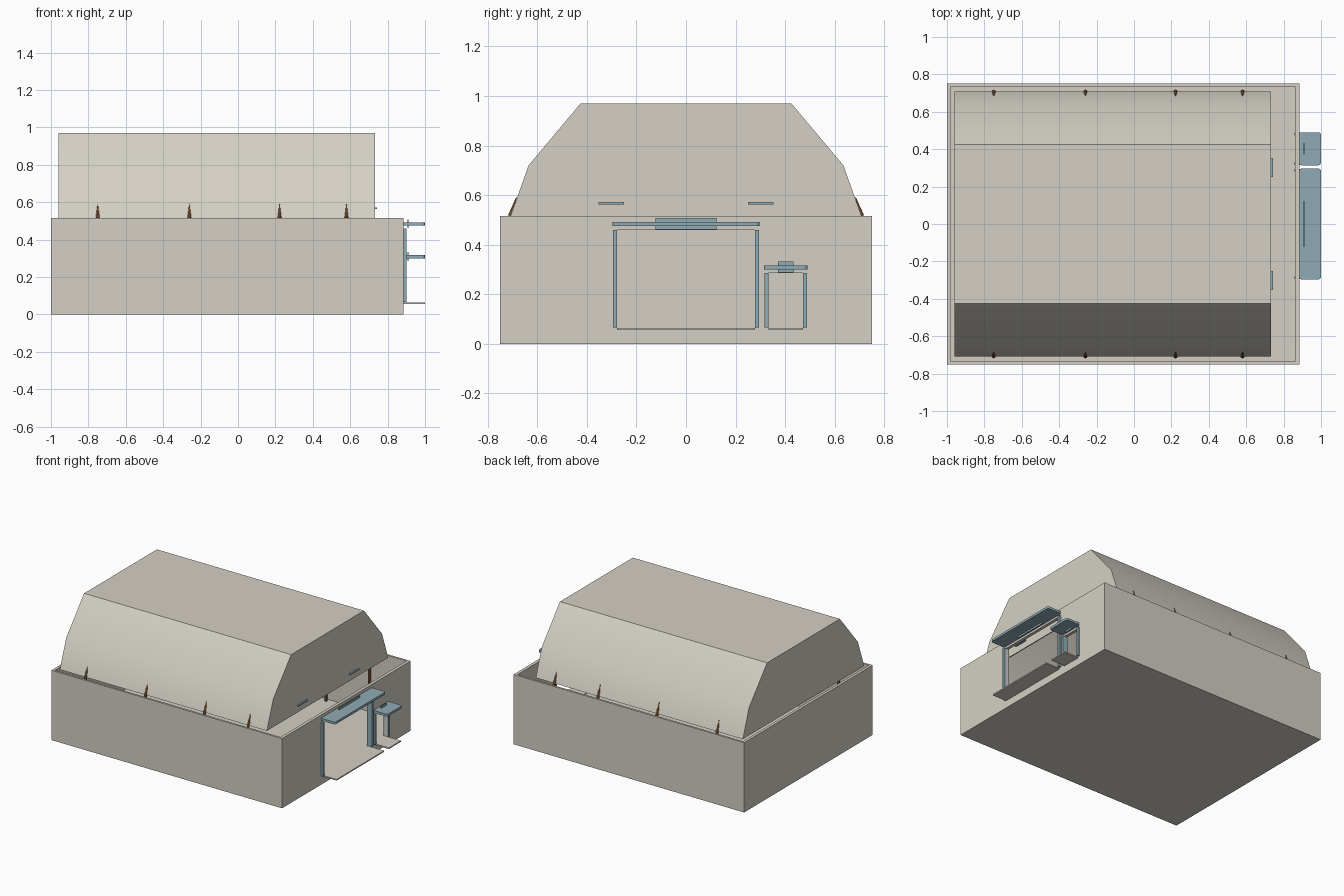
import bpy, bmesh
from mathutils import Vector

cube = bpy.data.objects.get("Cube")
if cube:
    bpy.data.objects.remove(cube, do_unlink=True)


def material(name, rgb):
    m = bpy.data.materials.new(name)
    m.use_nodes = True
    m.diffuse_color = (*rgb, 1)
    m.node_tree.nodes["Principled BSDF"].inputs["Base Color"].default_value = (*rgb, 1)
    return m


plaster = material("warm plaster", (0.66, 0.63, 0.555))
blue = material("dusty blue", (0.28, 0.41, 0.46))
brown = material("wood brown", (0.36, 0.17, 0.06))


def finish(name, bm, mat):
    bmesh.ops.recalc_face_normals(bm, faces=bm.faces)
    mesh = bpy.data.meshes.new(name)
    bm.to_mesh(mesh)
    bm.free()
    ob = bpy.data.objects.new(name, mesh)
    bpy.context.collection.objects.link(ob)
    mesh.materials.append(mat)
    return ob


def box(name, x, y, z, mat, corner=0):
    """Box from ranges, optionally with rounded vertical edges."""
    bm = bmesh.new()
    bmesh.ops.create_cube(bm, size=1)
    for v in bm.verts:
        v.co = [r[0] if c < 0 else r[1] for c, r in zip(v.co, (x, y, z))]
    if corner:
        upright = [e for e in bm.edges
                   if abs(e.verts[0].co.z - e.verts[1].co.z) > 1e-4]
        bmesh.ops.bevel(bm, geom=upright, offset=corner, segments=3,
                        profile=0.5, affect='EDGES')
    return finish(name, bm, mat)


def activate(ob):
    bpy.ops.object.select_all(action='DESELECT')
    ob.select_set(True)
    bpy.context.view_layer.objects.active = ob


def cut(ob, cutter):
    cutter.hide_render = True
    mod = ob.modifiers.new("cut", 'BOOLEAN')
    mod.object = cutter
    mod.solver = 'EXACT'
    activate(ob)
    bpy.ops.object.modifier_apply(modifier=mod.name)
    bpy.data.objects.remove(cutter, do_unlink=True)


def rod(name, start, end, r1, r2, mat):
    """Round bar or spike between two points."""
    a, b = Vector(start), Vector(end)
    bm = bmesh.new()
    bmesh.ops.create_cone(bm, cap_ends=True, segments=10, radius1=r1,
                          radius2=r2, depth=(b - a).length)
    turn = (b - a).to_track_quat('Z', 'Y')
    for v in bm.verts:
        v.co = turn @ v.co + (a + b) / 2
    return finish(name, bm, mat)


# Open-topped base with thin walls
FLOOR, TOP, WALL = 0.06, 0.515, 0.885
base = box("base_walls", (-1, WALL), (-0.75, 0.75), (0, TOP), plaster)
cut(base, box("courtyard_cutter", (-0.98, 0.862), (-0.735, 0.735), (FLOOR, 1), plaster))

# Doorways: opening, jambs, canopy, upright crest and doorstep
doors = {"large": (-0.278, 0.278, 0.46), "small": (0.332, 0.472, 0.285)}
for name, (y0, y1, head) in doors.items():
    cut(base, box(name + "_opening_cutter", (0.8, 0.95), (y0, y1), (FLOOR, head), plaster))
    for side, y in (("right", (y0 - 0.016, y0)), ("left", (y1, y1 + 0.016))):
        box(f"{name}_jamb_{side}", (0.858, 0.9), y, (0.066, head), blue)
    box(name + "_canopy", (0.882, 1), (y0 - 0.018, y1 + 0.018),
        (head + 0.015, head + 0.032), blue, corner=0.014)
    mid, half = (y0 + y1) / 2, (y1 - y0) * 0.22
    box(name + "_crest", (0.905, 0.911), (mid - half, mid + half),
        (head + 0.002, head + 0.048), blue)
    box(name + "_doorstep", (0.87, 1), (y0, y1), (0.055, 0.064), plaster)

# Faceted vault shell, open underneath
half_profile = [(0.708, TOP), (0.635, 0.72), (0.425, 0.97)]
profile = [(-y, z) for y, z in half_profile] + half_profile[::-1]
bm = bmesh.new()
ends = [[bm.verts.new((x, y, z)) for y, z in profile] for x in (-0.96, 0.732)]
for i in range(len(profile) - 1):
    bm.faces.new((ends[0][i], ends[0][i + 1], ends[1][i + 1], ends[1][i]))
for ring in ends:
    bm.faces.new(ring)
bmesh.ops.recalc_face_normals(bm, faces=bm.faces)
vault = finish("vault_roof", bm, plaster)
shell = vault.modifiers.new("shell", 'SOLIDIFY')
shell.thickness = 0.008
shell.offset = -1
activate(vault)
bpy.ops.object.modifier_apply(modifier=shell.name)
bpy.ops.object.shade_smooth_by_angle(angle=0.6)

# Posts carrying the vault, with pointed tips lying on its slope
for i, x in enumerate((-0.75, -0.26, 0.222, 0.58)):
    for label, s in (("front", -1), ("back", 1)):
        joint = (x, s * 0.708, TOP)
        rod(f"{label}_post_{i + 1}", (x, s * 0.708, FLOOR), joint, 0.01, 0.01, brown)
        rod(f"{label}_post_tip_{i + 1}", joint, (x, s * 0.684, 0.592), 0.011, 0.001, brown)

# Small ledges on the vault end
for label, y in (("right", (-0.353, -0.25)), ("left", (0.25, 0.353))):
    box("vault_ledge_" + label, (0.73, 0.744), y, (0.563, 0.573), blue)
